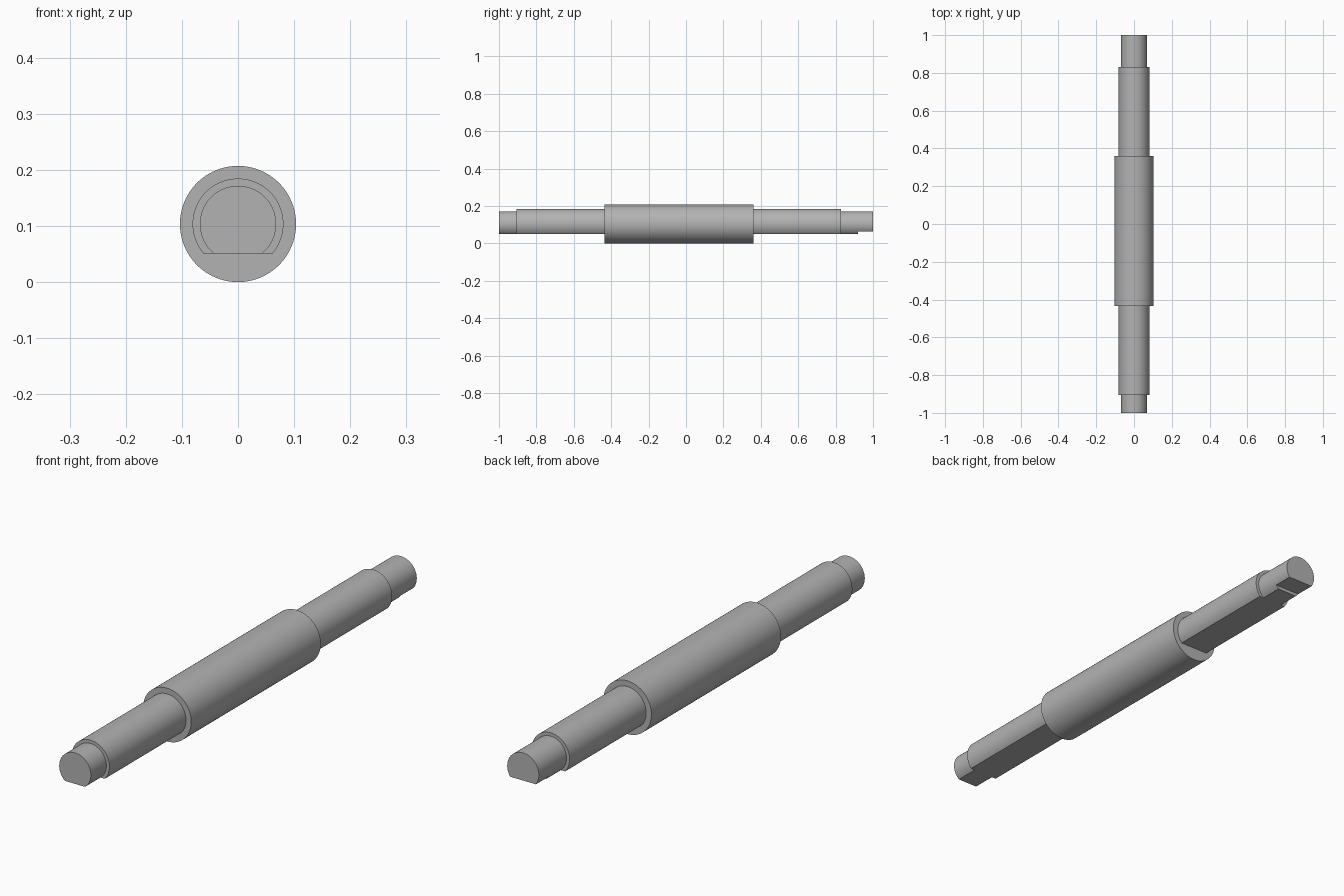
import bpy
import bmesh
import math
from mathutils import Matrix, Vector

cube = bpy.data.objects.get("Cube")
if cube:
    bpy.data.objects.remove(cube, do_unlink=True)

AXIS_Z = 0.1035
SEGMENTS = 96

# Single grey metal
grey = bpy.data.materials.new("grey metal")
grey.use_nodes = True
colour = (0.45, 0.45, 0.45, 1)
grey.diffuse_color = colour
grey.node_tree.nodes["Principled BSDF"].inputs["Base Color"].default_value = colour


def make_object(name, bm):
    bmesh.ops.recalc_face_normals(bm, faces=bm.faces)
    mesh = bpy.data.meshes.new(name)
    bm.to_mesh(mesh)
    bm.free()
    mesh.materials.append(grey)
    obj = bpy.data.objects.new(name, mesh)
    bpy.context.collection.objects.link(obj)
    return obj


def cut_flat(target, name, y0, y1, height):
    """Mill away everything below the given height between y0 and y1."""
    bm = bmesh.new()
    bmesh.ops.create_cube(bm, size=1)
    bottom = -0.1
    bmesh.ops.scale(bm, vec=(0.5, y1 - y0, height - bottom), verts=bm.verts)
    bmesh.ops.translate(bm, vec=(0, (y0 + y1) / 2, (height + bottom) / 2), verts=bm.verts)
    cutter = make_object(name, bm)
    cutter.hide_render = True
    mod = target.modifiers.new(name, "BOOLEAN")
    mod.operation = "DIFFERENCE"
    mod.solver = "EXACT"
    mod.object = cutter
    return cutter


# Stepped shaft, turned around the y axis from (y, radius) stations
profile = [(-1, 0), (-1, 0.068), (-0.905, 0.068), (-0.905, 0.081),
           (-0.435, 0.081), (-0.435, 0.1035), (0.36, 0.1035), (0.36, 0.081),
           (0.83, 0.081), (0.83, 0.068), (1, 0.068), (1, 0)]
bm = bmesh.new()
points = [bm.verts.new((r, y, AXIS_Z)) for y, r in profile]
edges = [bm.edges.new(pair) for pair in zip(points, points[1:])]
bmesh.ops.spin(bm, geom=points + edges, cent=Vector((0, 0, AXIS_Z)), axis=(0, 1, 0),
               angle=math.tau, steps=SEGMENTS, use_duplicate=False)
bmesh.ops.remove_doubles(bm, verts=bm.verts, dist=0.0001)
shaft = make_object("stepped_shaft", bm)

# Flats along the underside of both journals, and a deeper one at the back tip
cutters = [
    cut_flat(shaft, "front_flat_cutter", -1.1, -0.435, 0.051),
    cut_flat(shaft, "back_flat_cutter", 0.36, 1.1, 0.051),
    cut_flat(shaft, "tip_flat_cutter", 0.92, 1.1, 0.064),
]

# Apply the cuts, then drop the cutters
bpy.ops.object.select_all(action="DESELECT")
shaft.select_set(True)
bpy.context.view_layer.objects.active = shaft
for mod in list(shaft.modifiers):
    bpy.ops.object.modifier_apply(modifier=mod.name)
for cutter in cutters:
    bpy.data.objects.remove(cutter, do_unlink=True)

bpy.ops.object.shade_smooth_by_angle(angle=math.radians(30))
